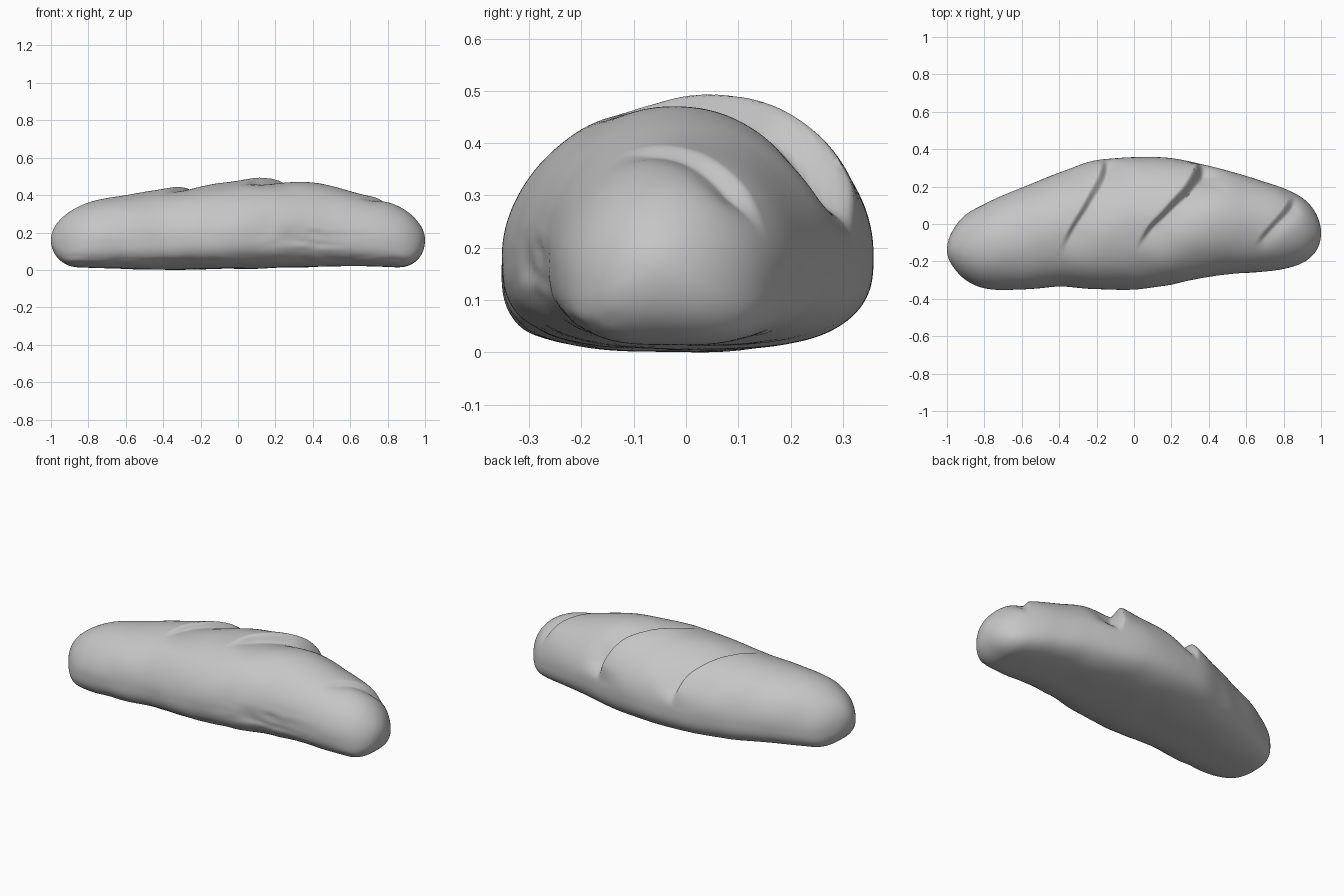
import bpy, bmesh, math
from mathutils import Vector, noise

if "Cube" in bpy.data.objects:
    bpy.data.objects.remove(bpy.data.objects["Cube"])

# Loaf outline stations: x, back y, front y, top z, bottom z
STATIONS = [
    (-1.00, -0.14, -0.14, 0.16, 0.16), (-0.97, -0.035, -0.225, 0.245, 0.07),
    (-0.90, 0.05, -0.30, 0.31, 0.022), (-0.80, 0.108, -0.342, 0.36, 0.012),
    (-0.60, 0.195, -0.352, 0.40, 0.006), (-0.40, 0.275, -0.335, 0.43, 0.0),
    (-0.20, 0.34, -0.348, 0.455, 0.004), (0.00, 0.357, -0.35, 0.475, 0.006),
    (0.20, 0.352, -0.325, 0.488, 0.01), (0.40, 0.31, -0.283, 0.472, 0.016),
    (0.60, 0.255, -0.262, 0.42, 0.022), (0.80, 0.19, -0.24, 0.365, 0.015),
    (0.90, 0.14, -0.21, 0.315, 0.02), (0.97, 0.06, -0.15, 0.245, 0.065),
    (1.00, -0.05, -0.05, 0.16, 0.16)]
# Baker's slashes: start x,y, end x,y, depth, lip height, groove width
SLASHES = [(-0.40, -0.18, -0.15, 0.34, 0.036, 0.012, 0.13),
           (0.00, -0.15, 0.37, 0.33, 0.052, 0.024, 0.15),
           (0.64, -0.13, 0.84, 0.12, 0.022, 0.008, 0.06)]
RINGS, SIDES = 340, 140


def smooth(a, b, v):
    t = min(1, max(0, (v - a) / (b - a)))
    return t * t * (3 - 2 * t)


ANGLES = [math.acos(-s[0]) for s in STATIONS]


def outline(u):
    """Smooth cubic interpolation of the stations along the loaf."""
    n = len(STATIONS)
    i = 0
    while i < n - 2 and u > ANGLES[i + 1]:
        i += 1
    h = ANGLES[i + 1] - ANGLES[i]
    t = (u - ANGLES[i]) / h

    def slope(j, k):
        a, b = max(j - 1, 0), min(j + 1, n - 1)
        return (STATIONS[b][k] - STATIONS[a][k]) / (ANGLES[b] - ANGLES[a])

    return [(2*t**3 - 3*t*t + 1) * STATIONS[i][k] + (t**3 - 2*t*t + t) * h * slope(i, k)
            + (3*t*t - 2*t**3) * STATIONS[i + 1][k] + (t**3 - t*t) * h * slope(i + 1, k)
            for k in range(1, 5)]


def slash_height(x, y):
    """Height change from the slashes at a point on the top."""
    height = 0
    for x0, y0, x1, y1, depth, lip, width in SLASHES:
        along = Vector((x1 - x0, y1 - y0))
        length = along.length
        along /= length
        p = Vector((x - x0, y - y0))
        t = p.dot(along) / length
        d = p.x * along.y - p.y * along.x       # positive on the right side
        d += 0.02 * math.sin(math.pi * t * 2) * length
        d += 0.008 * noise.noise(Vector((x * 7, y * 7, 3)))
        mask = smooth(0, 0.3, t) * smooth(1.12, 0.9, t)
        groove = smooth(-0.015, 0.02, d) * math.exp(-(max(d, 0) / width) ** 2)
        ridge = smooth(0.02, -0.015, d) * math.exp(-(d / 0.1) ** 2)
        height += mask * (lip * t * ridge - depth * (0.5 + 0.6 * t) * groove)
    return height


# Loaf body: slanted rings of a domed, flat-bottomed section swept along x
bm = bmesh.new()
rings = []
for i in range(RINGS + 1):
    ring = []
    for j in range(SIDES):
        a = 2 * math.pi * j / SIDES
        c, s = math.cos(a), math.sin(a)
        u = math.pi * i / RINGS
        u += 0.26 * c * math.sin(u)             # slant the rings along the slashes
        x = -math.cos(u)
        back, front, top, low = outline(u)
        yc, half = (back + front) / 2, (back - front) / 2
        zm = low + (top - low) * 0.38
        e = 1.0 if s >= 0 else 1 - 0.3 * min(1, max(half, 0) / 0.15)
        y = yc + half * math.copysign(abs(c) ** e, c)
        z = zm + ((top - zm) if s >= 0 else (zm - low)) * math.copysign(abs(s) ** e, s)
        n = Vector((0, (y - yc) * 0.9, z - zm))
        if n.length > 1e-6:
            n.normalize()
        p = Vector((x, y, z))
        fade = smooth(0, 0.1, half)
        off = 0.004 * noise.noise(p * 6) * fade
        if s > 0:
            off += slash_height(x, y) * smooth(0.1, 0.45, s) * fade
        # torn patch on the front side and rough seam along its bottom edge
        if c < 0:
            tear = math.exp(-((x - 0.38) / 0.18) ** 2 - ((z - 0.17) / 0.06) ** 2)
            seam = math.exp(-((z - 0.04) / 0.03) ** 2) * smooth(0.5, 0.9, -c) * fade
            rough = noise.noise(Vector((x * 9, y * 9, z * 30)))
            off += tear * (0.010 * rough - 0.004) + 0.008 * seam * rough
        p += n * off
        p.z = max(p.z, 0)
        ring.append(bm.verts.new(p))
    rings.append(ring)
for r0, r1 in zip(rings, rings[1:]):
    for j in range(SIDES):
        k = (j + 1) % SIDES
        bm.faces.new((r0[j], r0[k], r1[k], r1[j]))
bmesh.ops.remove_doubles(bm, verts=bm.verts, dist=1e-5)
bmesh.ops.recalc_face_normals(bm, faces=bm.faces)

mesh = bpy.data.meshes.new("bread_loaf")
bm.to_mesh(mesh)
bm.free()

# One plain grey over the whole loaf
grey = bpy.data.materials.new("plain grey")
grey.diffuse_color = (0.56, 0.56, 0.56, 1)
grey.use_nodes = True
grey.node_tree.nodes["Principled BSDF"].inputs["Base Color"].default_value = grey.diffuse_color
mesh.materials.append(grey)
loaf = bpy.data.objects.new("bread_loaf", mesh)
bpy.context.collection.objects.link(loaf)
bpy.context.view_layer.objects.active = loaf
loaf.select_set(True)
bpy.ops.object.shade_smooth_by_angle(angle=math.radians(50))
